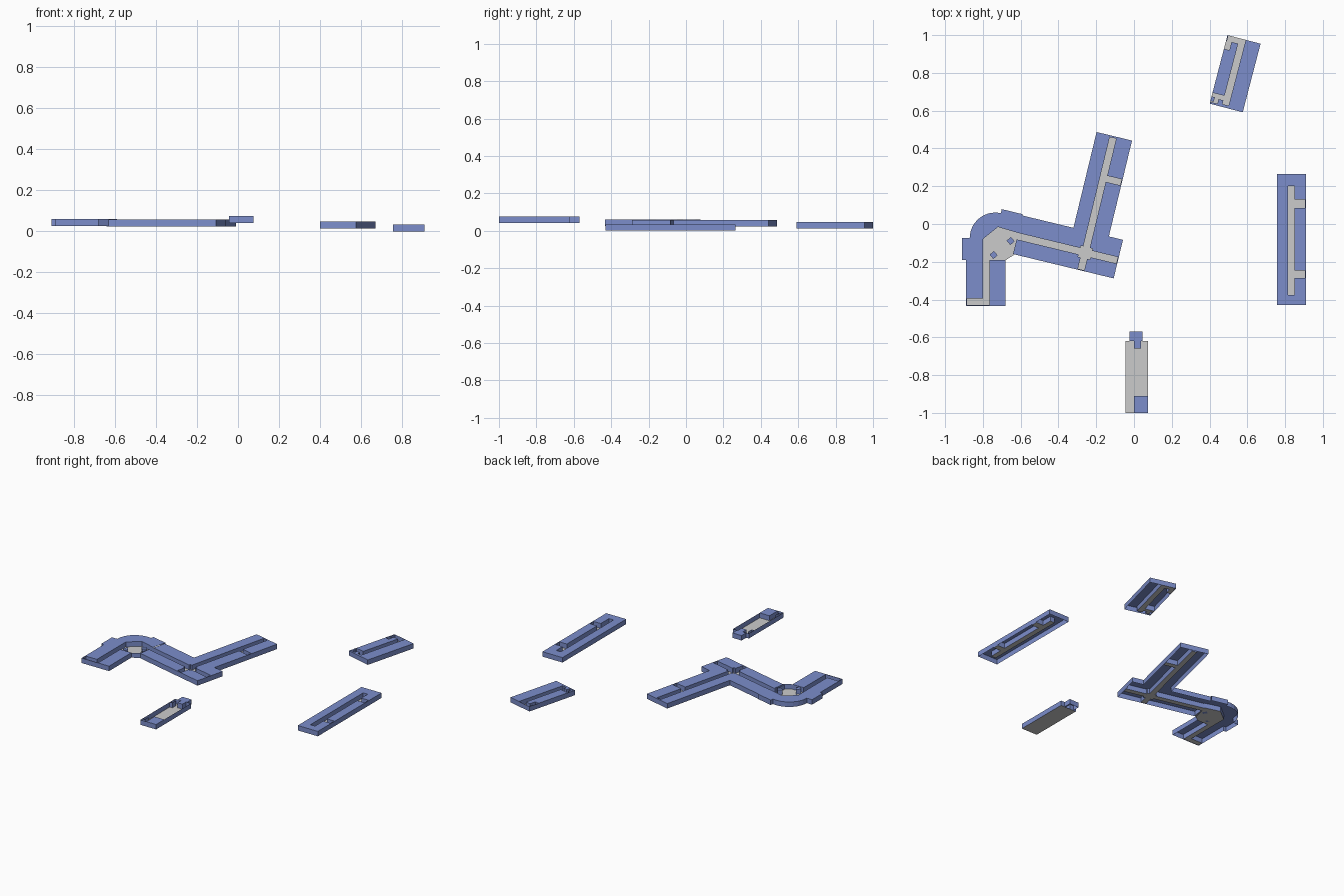
import bpy, bmesh, math
from mathutils import Vector

if "Cube" in bpy.data.objects:
    bpy.data.objects.remove(bpy.data.objects["Cube"])

blue = bpy.data.materials.new("room_blue")
blue.diffuse_color = (0.2, 0.27, 0.6, 1)
blue.use_nodes = True
blue.node_tree.nodes["Principled BSDF"].inputs["Base Color"].default_value = blue.diffuse_color
H = 0.034  # storey height


def finish(bm, name, mat=None):
    bmesh.ops.remove_doubles(bm, verts=bm.verts, dist=1e-5)
    me = bpy.data.meshes.new(name)
    bm.to_mesh(me)
    bm.free()
    ob = bpy.data.objects.new(name, me)
    bpy.context.collection.objects.link(ob)
    if mat:
        me.materials.append(mat)
    return ob


def face(bm, pts):
    return bm.faces.new([bm.verts.new(p) for p in pts])


def wall(bm, a, b, z, h=H):
    face(bm, [(a[0], a[1], z), (b[0], b[1], z), (b[0], b[1], z + h), (a[0], a[1], z + h)])


def frame(origin, deg):
    """Local plan coordinates turned clockwise by deg."""
    c, s = math.cos(math.radians(deg)), math.sin(math.radians(deg))
    return lambda u, v: (origin[0] + u * c + v * s, origin[1] - u * s + v * c)


def section(name, z, rects, to=lambda u, v: (u, v)):
    """Plan from rectangles (kind, u0, u1, v0, v1); later ones override earlier.
    roof = covered room, floor = sunken corridor, gap = open joint without wall."""
    us = sorted({round(x, 4) for r in rects for x in r[1:3]})
    vs = sorted({round(x, 4) for r in rects for x in r[3:5]})

    def kind(i, j):
        k = "out"
        if 0 <= i < len(us) - 1 and 0 <= j < len(vs) - 1:
            u, v = (us[i] + us[i + 1]) / 2, (vs[j] + vs[j + 1]) / 2
            for r in rects:
                if r[1] < u < r[2] and r[3] < v < r[4]:
                    k = r[0]
        return k

    rooms, floors = bmesh.new(), bmesh.new()
    for i in range(len(us)):
        for j in range(len(vs)):
            k = kind(i, j)
            if k in ("roof", "floor"):
                q = [to(us[a], vs[b]) for a, b in ((i, j), (i + 1, j), (i + 1, j + 1), (i, j + 1))]
                face(rooms if k == "roof" else floors,
                     [(x, y, z + (H if k == "roof" else 0)) for x, y in q])
            # walls wherever neighbouring cells differ
            for di, dj in ((1, 0), (0, 1)):
                n = kind(i - di, j - dj)
                if n != k and "gap" not in (n, k):
                    if di and j < len(vs) - 1:
                        wall(rooms, to(us[i], vs[j]), to(us[i], vs[j + 1]), z)
                    elif dj and i < len(us) - 1:
                        wall(rooms, to(us[i], vs[j]), to(us[i + 1], vs[j]), z)
    finish(rooms, name + "_rooms", blue)
    finish(floors, name + "_floor")


# lowest storey: long east bar with two alcoves off its corridor
section("east_bar", 0.0, [
    ("roof", 0.757, 0.91, -0.43, 0.265),
    ("floor", 0.815, 0.85, -0.375, 0.2),
    ("floor", 0.85, 0.905, 0.085, 0.13),
    ("floor", 0.85, 0.905, -0.285, -0.245)])

# short tilted north block
section("north_block", 0.013, [
    ("roof", 0, 0.181, -0.375, 0),
    ("floor", 0.066, 0.1, -0.36, 0),
    ("floor", 0.005, 0.066, -0.03, 0),
    ("floor", 0, 0.03, -0.075, -0.03),
    ("floor", 0, 0.066, -0.365, -0.315),
    ("roof", 0.04, 0.066, -0.375, -0.34),
    ("roof", 0, 0.018, -0.36, -0.335)], frame((0.495, 1.0), 14.6))

# main building: two tilted wings that cross
tilt = frame((-0.198, 0.487), 13.6)
section("main_wings", 0.023, [
    ("roof", 0, 0.193, -0.53, 0),
    ("roof", -0.278, 0.27, -0.732, -0.522),
    ("gap", -0.29, -0.278, -0.652, -0.522),
    ("floor", 0.074, 0.109, -0.727, -0.01),
    ("floor", -0.278, 0.265, -0.652, -0.617),
    ("floor", 0.06, 0.125, -0.665, -0.605),
    ("floor", 0.109, 0.188, -0.245, -0.212)], tilt)

# south-west wing with L-shaped corridor
ZE = 0.026
section("southwest_wing", ZE, [
    ("roof", -0.89, -0.68, -0.434, -0.19),
    ("gap", -0.89, -0.765, -0.19, -0.18),
    ("floor", -0.8, -0.765, -0.395, -0.19),
    ("floor", -0.885, -0.765, -0.43, -0.395)])

# curved elbow joining the wings
arc = [(-0.735 - 0.135 * math.sin(a), -0.074 + 0.135 * math.cos(a))
       for a in [math.radians(15 * k) for k in range(7)]]
inner = [(-0.8, -0.19), (-0.8, -0.08), (-0.72, -0.016), tilt(-0.278, -0.617)]
outer = [tilt(-0.278, -0.515), tilt(-0.392, -0.515), (-0.705, 0.058)] + arc + \
        [(-0.91, -0.074), (-0.91, -0.19)]
bm = bmesh.new()
cap = face(bm, [(x, y, ZE + H) for x, y in outer + inner])
bmesh.ops.triangulate(bm, faces=[cap])
for line in (outer, inner):
    for a, b in zip(line, line[1:]):
        wall(bm, a, b, ZE)
wall(bm, outer[-1], (-0.89, -0.19), ZE)
# low inner wall round the hall
hall = [tilt(-0.278, -0.652), (-0.63, -0.16), (-0.685, -0.195), (-0.765, -0.195)]
for a, b in zip(hall, hall[1:]):
    wall(bm, a, b, ZE)
finish(bm, "elbow_rooms", blue)

bm = bmesh.new()
f = face(bm, [(x, y, ZE) for x, y in inner + hall])
bmesh.ops.triangulate(bm, faces=[f])
finish(bm, "elbow_hall_floor")

# turned square columns in the hall
for i, (x, y) in enumerate([(-0.653, -0.09), (-0.743, -0.164)]):
    bm = bmesh.new()
    bmesh.ops.create_cube(bm, size=1)
    bmesh.ops.scale(bm, vec=(0.03, 0.03, H), verts=bm.verts)
    ob = finish(bm, f"hall_column_{i + 1}", blue)
    ob.location = Vector((x, y, ZE + H / 2))
    ob.rotation_euler.z = math.radians(40)

# top storey: open south tray with corner rooms and a projecting stair block
ZS = 0.042
section("south_tray", ZS, [
    ("floor", -0.045, 0.075, -1.0, -0.62),
    ("roof", 0, 0.075, -1.0, -0.91),
    ("roof", -0.025, 0.045, -0.62, -0.57),
    ("roof", 0, 0.038, -0.66, -0.62)])
bm = bmesh.new()
face(bm, [(-0.045, -1, ZS), (0.075, -1, ZS), (0.075, -0.91, ZS), (-0.045, -0.91, ZS)][1:3]
     + [(0, -0.91, ZS), (0, -1, ZS)])
face(bm, [(0, -0.66, ZS), (0.038, -0.66, ZS), (0.038, -0.62, ZS), (0, -0.62, ZS)])
# small partitions along the west side
finish(bm, "south_tray_room_floors")
bm = bmesh.new()
for y in (-0.68, -0.98):
    wall(bm, (-0.025, y), (-0.025, y + 0.04), ZS)
    wall(bm, (-0.045, y), (-0.025, y), ZS)
finish(bm, "south_tray_partitions", blue)
